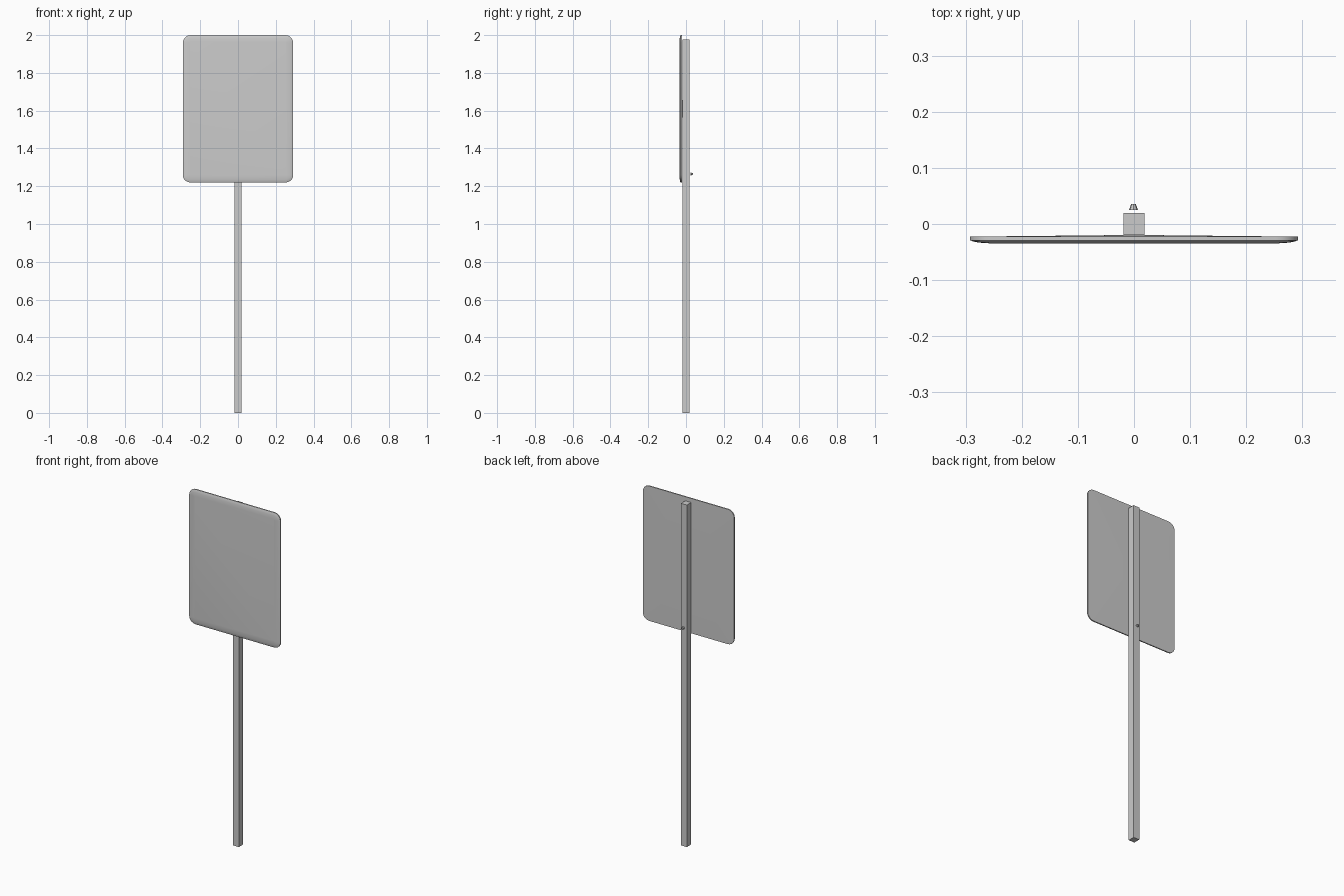
import bpy, bmesh, math

if "Cube" in bpy.data.objects:
    bpy.data.objects.remove(bpy.data.objects["Cube"])


def finish(name, bm, angle=None):
    bmesh.ops.recalc_face_normals(bm, faces=bm.faces)
    mesh = bpy.data.meshes.new(name)
    bm.to_mesh(mesh)
    bm.free()
    obj = bpy.data.objects.new(name, mesh)
    bpy.context.collection.objects.link(obj)
    if angle:
        bpy.context.view_layer.objects.active = obj
        obj.select_set(True)
        bpy.ops.object.shade_smooth_by_angle(angle=math.radians(angle))
        obj.select_set(False)
    return obj


def rounded_loop(bm, hw, hh, r, y, cz, seg=5):
    """Rounded rectangle of vertices in the xz plane."""
    verts = []
    for i, (sx, sz) in enumerate([(1, 1), (-1, 1), (-1, -1), (1, -1)]):
        for k in range(seg + 1):
            a = math.radians(90 * i + 90 * k / seg)
            verts.append(bm.verts.new((sx * (hw - r) + r * math.cos(a), y,
                                       cz + sz * (hh - r) + r * math.sin(a))))
    return verts


# Sign panel: softly rounded front edge, shallow pyramid back
W, H, R, CZ = 0.292, 0.39, 0.04, 1.61
bm = bmesh.new()
profile = [(0.0, -0.0225), (0.0, -0.029), (0.005, -0.031),
           (0.016, -0.0332), (0.036, -0.0345)]  # inset, y
loops = [rounded_loop(bm, W - i, H - i, max(R - i, 0.004), y, CZ)
         for i, y in profile]
n = len(loops[0])
for a, b in zip(loops, loops[1:]):
    for j in range(n):
        k = (j + 1) % n
        bm.faces.new((a[j], a[k], b[k], b[j]))
bm.faces.new(loops[-1])
apex = bm.verts.new((0, -0.0195, CZ))
for j in range(n):
    bm.faces.new((loops[0][j], apex, loops[0][(j + 1) % n]))
finish("sign_panel", bm, 40)

# Square post
bm = bmesh.new()
bmesh.ops.create_cube(bm, size=1)
for v in bm.verts:
    v.co = (v.co.x * 0.038, v.co.y * 0.039, (v.co.z + 0.5) * 1.978)
finish("post", bm, 40)

# Small tapered bolt tip behind the post
bm = bmesh.new()
bmesh.ops.create_cone(bm, cap_ends=True, segments=8, radius1=0.008,
                      radius2=0.004, depth=0.011)
bolt = finish("bolt_tip", bm, 40)
bolt.rotation_euler = (-math.pi / 2, 0, 0)
bolt.location = (-0.001, 0.0305, 1.265)
